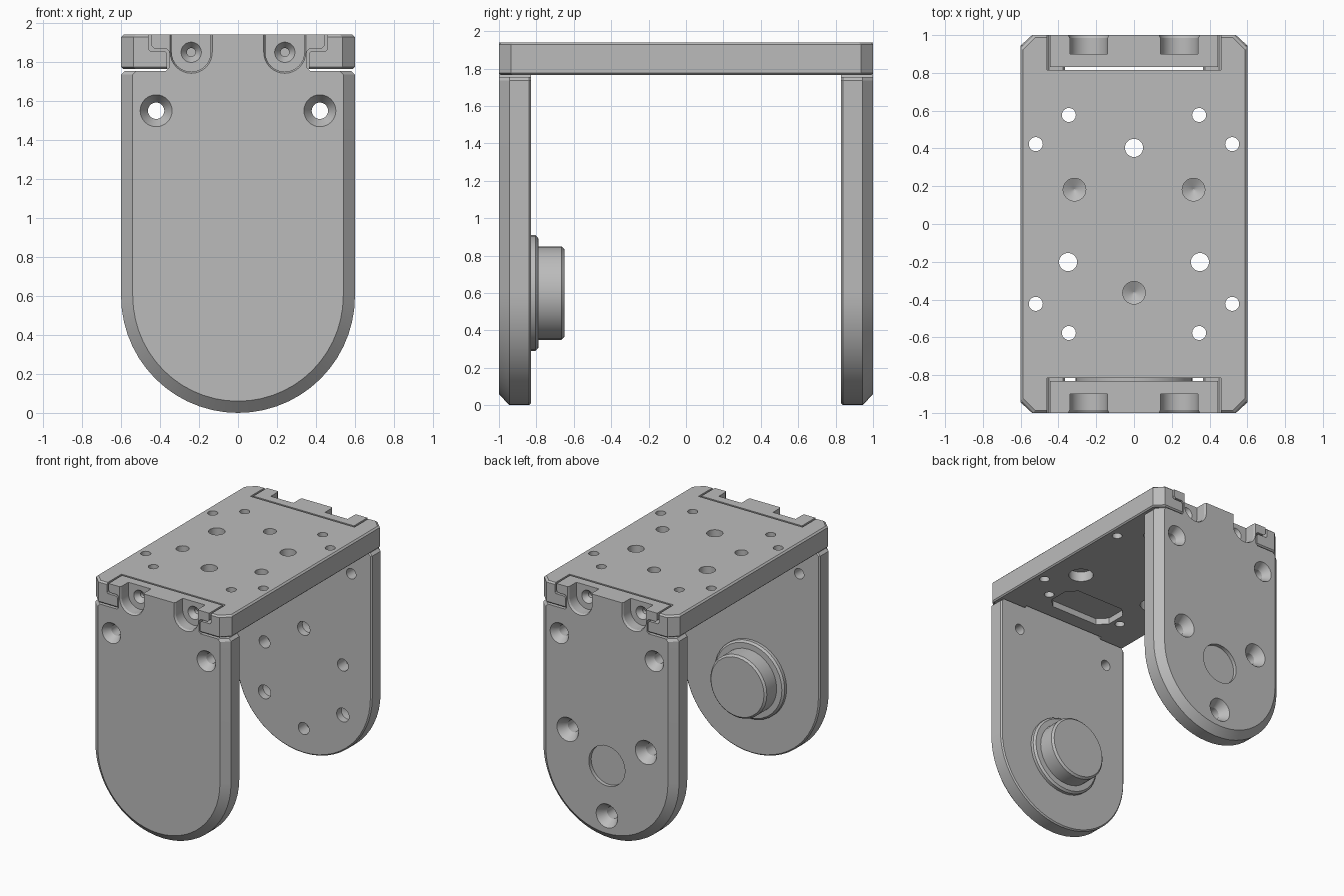
import bpy, bmesh
from math import sin, cos, pi, radians

if "Cube" in bpy.data.objects:
    bpy.data.objects.remove(bpy.data.objects["Cube"])

grey = bpy.data.materials.new("satin_grey")
grey.use_nodes = True
GREY = (0.5, 0.5, 0.5, 1)
grey.diffuse_color = GREY
grey.node_tree.nodes["Principled BSDF"].inputs["Base Color"].default_value = GREY

HEIGHT, SEAM, HALF, INNER = 1.94, 1.765, 0.6, 0.83


def loft(bm, slices, axis, side=1):
    """Solid through flat outlines; each slice is (depth along axis, outline)."""
    rings = []
    for d, outline in slices:
        rings.append([bm.verts.new((u, side * d, v) if axis == "Y" else (u, v, d))
                      for u, v in outline])
    faces = [bm.faces.new(rings[0]), bm.faces.new(rings[-1])]
    for a, b in zip(rings, rings[1:]):
        n = len(a)
        for i in range(n):
            j = (i + 1) % n
            faces.append(bm.faces.new((a[i], a[j], b[j], b[i])))
    bmesh.ops.recalc_face_normals(bm, faces=faces)


def circle(u, v, r, n=32):
    return [(u + r * cos(2 * pi * i / n), v + r * sin(2 * pi * i / n)) for i in range(n)]


def turned(bm, u, v, profile, axis, side=1):
    """Round solid from (depth, radius) pairs."""
    loft(bm, [(d, circle(u, v, r)) for d, r in profile], axis, side)


def mirrored(points):
    """Close a right-hand outline with its mirror image."""
    return points + [(-u, v) for u, v in reversed(points) if u > 1e-6]


def chamfered_rect(w, h, c, v0=0):
    half = [(w - c, -h), (w, c - h), (w, h - c), (w - c, h)]
    return [(u, v + v0) for u, v in mirrored(half)]


def make(name, bm):
    mesh = bpy.data.meshes.new(name)
    bm.to_mesh(mesh)
    bm.free()
    ob = bpy.data.objects.new(name, mesh)
    bpy.context.collection.objects.link(ob)
    mesh.materials.append(grey)
    return ob


def select(ob):
    bpy.ops.object.select_all(action="DESELECT")
    ob.select_set(True)
    bpy.context.view_layer.objects.active = ob


def carve(ob, bm):
    cutter = make("cutter", bm)
    cutter.hide_render = True
    select(ob)
    mod = ob.modifiers.new("carve", "BOOLEAN")
    mod.operation, mod.solver, mod.use_self = "DIFFERENCE", "EXACT", True
    mod.object = cutter
    bpy.ops.object.modifier_apply(modifier=mod.name)
    bpy.data.objects.remove(cutter)


def smooth(ob):
    select(ob)
    bpy.ops.object.shade_smooth_by_angle(angle=radians(25))


def plate_outline(inset):
    """Rounded foot, straight sides and hooked tab of an end plate."""
    r = HALF - inset
    pts = [(r * sin(a), HALF - r * cos(a)) for a in [pi / 2 * i / 14 for i in range(15)]]
    pts += [(r, 1.735), (r - 0.02, 1.755), (0.37, 1.755), (0.355, 1.77),
            (0.355, 1.855), (0.37, 1.87), (0.43, 1.87), (0.445, 1.885), (0.445, HEIGHT)]
    return mirrored(pts)


def pocket_outline(x, r):
    """U shape open at the top."""
    arc = [(x + r * cos(a), 1.85 + r * sin(a)) for a in [pi + pi * i / 16 for i in range(17)]]
    return arc + [(x + r, 2.0), (x - r, 2.0)]


def end_plate(name, side):
    bm = bmesh.new()
    loft(bm, [(1, plate_outline(0.06)), (0.945, plate_outline(0)),
              (INNER + 0.01, plate_outline(0)), (INNER, plate_outline(0.01))], "Y", side)
    plate = make(name, bm)

    cut = bmesh.new()
    for s in (-1, 1):
        # Countersunk corner holes
        turned(cut, s * 0.42, 1.55, [(1.02, 0.082), (1, 0.082), (0.94, 0.042), (0.8, 0.042)], "Y", side)
        # Screw pockets with a conical seat
        loft(cut, [(1.02, pocket_outline(s * 0.24, 0.108)), (1, pocket_outline(s * 0.24, 0.108)),
                   (0.985, pocket_outline(s * 0.24, 0.1)), (0.9, pocket_outline(s * 0.24, 0.1))], "Y", side)
        turned(cut, s * 0.24, 1.85, [(0.92, 0.052), (0.9, 0.052), (0.86, 0.022), (0.8, 0.022)], "Y", side)
    if side > 0:
        # Ring of alternating countersunk and blind holes round a shallow disc
        for i in range(6):
            a = radians(30 + 60 * i)
            u, v = 0.4 * cos(a), HALF + 0.4 * sin(a)
            if i % 2 == 0:
                prof = [(1.02, 0.095), (1, 0.095), (0.93, 0.048), (0.8, 0.048)]
            else:
                prof = [(0.91, 0.01), (0.89, 0.055), (0.8, 0.055)]
            turned(cut, u, v, prof, "Y", side)
        turned(cut, 0, HALF, [(1.02, 0.16), (0.97, 0.16)], "Y", side)
    carve(plate, cut)
    smooth(plate)


# Top plate
bm = bmesh.new()
loft(bm, [(z, chamfered_rect(HALF - i, 1 - i, 0.065)) for z, i in
          ((SEAM, 0.01), (SEAM + 0.01, 0), (HEIGHT - 0.012, 0), (HEIGHT, 0.012))], "Z")
top = make("top_plate", bm)

cut = bmesh.new()
through = (1.7, 2.0)
for s in (-1, 1):
    # Hooked end slots
    slot = mirrored([(0.365, 1.7), (0.365, 1.845), (0.375, 1.857),
                     (0.45, 1.857), (0.46, 1.867), (0.46, 2.0)])
    loft(cut, [(0.815, slot), (1.1, slot)], "Y", s)
    # Shallow pockets underneath
    loft(cut, [(1.7, chamfered_rect(0.28, 0.15, 0.07, s * 0.545)),
               (SEAM + 0.05, chamfered_rect(0.28, 0.15, 0.07, s * 0.545))], "Z")
    # Small through holes
    for t in (-1, 1):
        turned(cut, s * 0.345, t * 0.577, [(z, 0.037) for z in through], "Z")
        turned(cut, s * 0.52, t * 0.423, [(z, 0.037) for z in through], "Z")
# Larger holes counterbored from below, and blind conical holes from above
for a in (90, 210, 330):
    u, v = cos(radians(a)), sin(radians(a))
    turned(cut, 0.403 * u, 0.403 * v,
           [(1.7, 0.092), (SEAM + 0.08, 0.092), (SEAM + 0.081, 0.048), (2.0, 0.048)], "Z")
    turned(cut, -0.364 * u, -0.364 * v,
           [(1.85, 0.004), (1.88, 0.06), (2.0, 0.06)], "Z")
carve(top, cut)
smooth(top)

# End plates
end_plate("front_plate", -1)
end_plate("back_plate", 1)

# Pivot on the inside of the front plate
bm = bmesh.new()
turned(bm, 0, HALF, [(0.84, 0.31), (0.805, 0.31), (0.79, 0.295), (0.789, 0.25),
                     (0.665, 0.25), (0.65, 0.235)], "Y", -1)
smooth(make("pivot_boss", bm))
